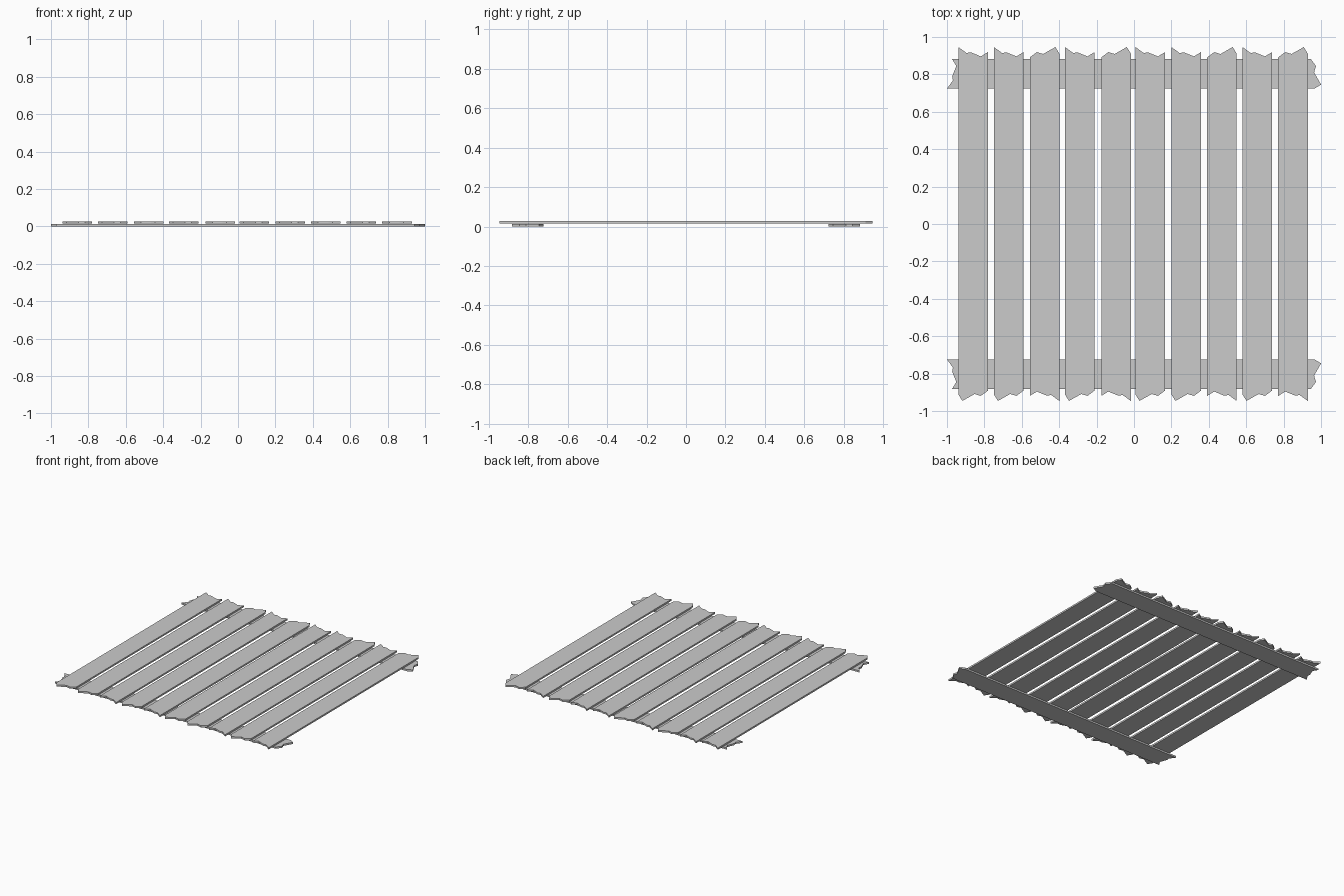
import bpy
import bmesh
from math import pi
from mathutils import Matrix

if "Cube" in bpy.data.objects:
    bpy.data.objects.remove(bpy.data.objects["Cube"])

W = 0.158   # board width
T = 0.013   # board thickness

# Splintered ends: (across the board, offset from the end tip)
END_A = [(0.155, 0.027), (0.118, 0.05), (0.065, 0.028), (0.043, 0.032), (0.0, 0.0)]
END_B = [(0.0, 0.035), (0.021, 0.0), (0.085, 0.037), (0.118, 0.027), (0.155, 0.055)]


def board(name, length, matrix):
    """Flat board along y with two broken ends, placed by matrix."""
    h = length / 2
    outline = [(u * W / 0.155 - W / 2, d - h) for u, d in END_B]
    outline += [(u * W / 0.155 - W / 2, h - d) for u, d in END_A]
    bm = bmesh.new()
    face = bm.faces.new([bm.verts.new((x, y, 0)) for x, y in outline])
    ext = bmesh.ops.extrude_face_region(bm, geom=[face])
    top = [v for v in ext["geom"] if isinstance(v, bmesh.types.BMVert)]
    bmesh.ops.translate(bm, verts=top, vec=(0, 0, T))
    bm.transform(matrix)
    bmesh.ops.recalc_face_normals(bm, faces=bm.faces)
    mesh = bpy.data.meshes.new(name)
    bm.to_mesh(mesh)
    bm.free()
    obj = bpy.data.objects.new(name, mesh)
    bpy.context.collection.objects.link(obj)
    return obj


# Ten slats, some turned end for end
centres = [-0.86, -0.67, -0.478, -0.29, -0.096, 0.087, 0.279, 0.47, 0.659, 0.85]
turned = {2, 4, 7, 9}
for i, x in enumerate(centres):
    spin = Matrix.Rotation(pi if i in turned else 0, 4, 'Z')
    board(f"slat_{i + 1}", 1.892, Matrix.Translation((x, 0, 0.0145)) @ spin)

# Two cross rails underneath, mirrored front to back
quarter = Matrix.Rotation(pi / 2, 4, 'Z')
back = Matrix.Translation((0, 0.803, 0)) @ quarter
flip = Matrix.Scale(-1, 4, (0, 1, 0))
board("back_rail", 2.0, back)
board("front_rail", 2.0, flip @ back)
